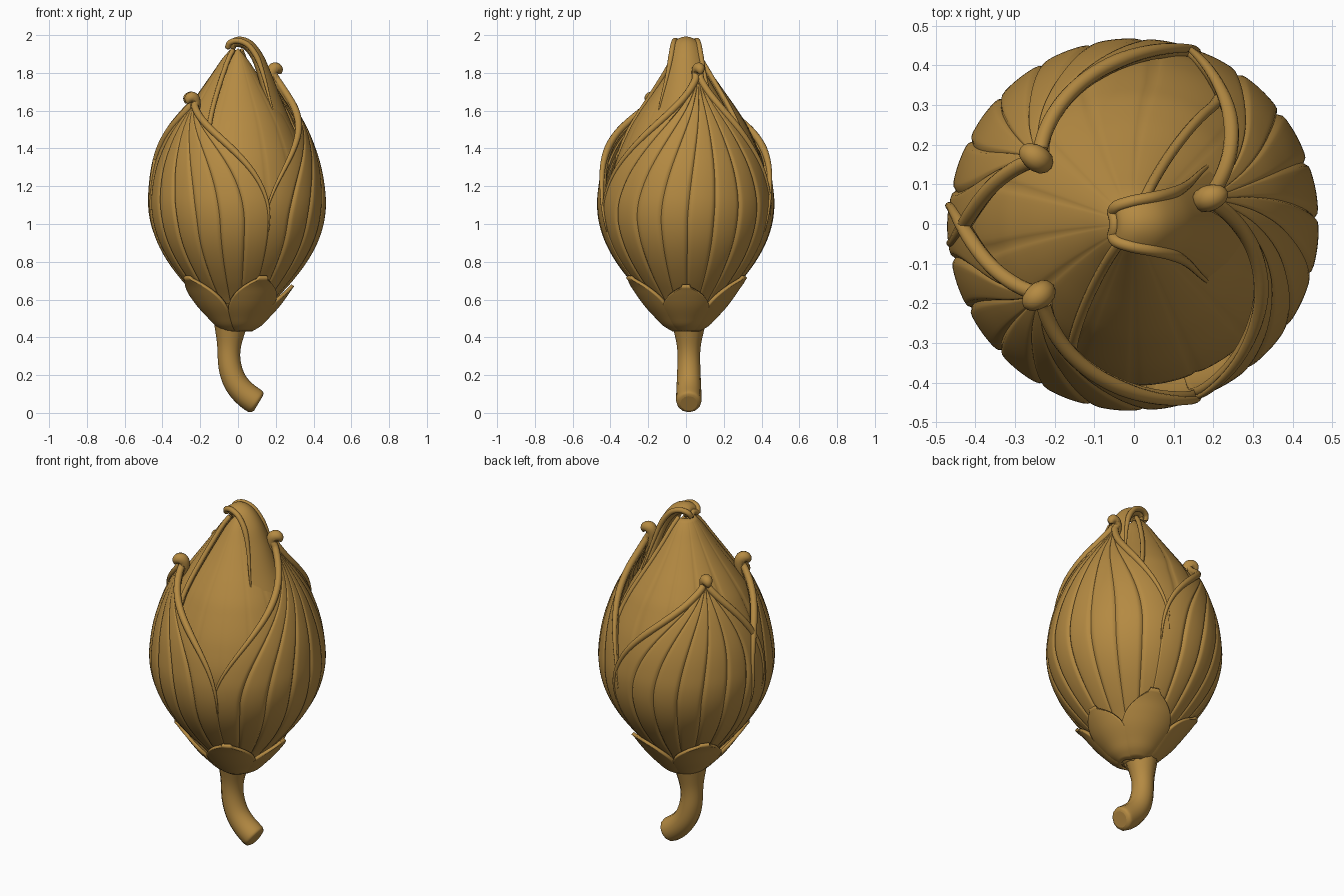
import bpy
from math import sin, cos, radians, exp, pi
from mathutils import Vector

if "Cube" in bpy.data.objects:
    bpy.data.objects.remove(bpy.data.objects["Cube"], do_unlink=True)

COLOR = (0.46, 0.255, 0.055, 1)
bronze = bpy.data.materials.new("golden brown")
bronze.use_nodes = True
bronze.diffuse_color = COLOR
shader = bronze.node_tree.nodes["Principled BSDF"]
shader.inputs["Base Color"].default_value = COLOR
shader.inputs["Roughness"].default_value = 0.6

# Radius profiles as (height, radius)
OUTER = [(.44, .07), (.5, .12), (.6, .2), (.7, .29), (.8, .365), (.9, .42), (1, .453),
         (1.1, .465), (1.2, .458), (1.3, .44), (1.4, .41), (1.5, .37), (1.6, .315),
         (1.7, .25), (1.83, .175)]
INNER = [(.6, .15), (.8, .32), (1.1, .42), (1.3, .395), (1.5, .315), (1.6, .255),
         (1.7, .185), (1.8, .115), (1.88, .06), (1.93, .015)]
SEPAL = [(.43, .06), (.46, .11), (.5, .15), (.56, .205), (.62, .25), (.67, .285), (.72, .33)]


def lookup(table, z):
    """Smooth interpolation through a profile."""
    n = len(table)
    i = max(0, min(n - 2, sum(1 for p in table if p[0] <= z) - 1))
    def slope(k):
        a, b = table[max(k - 1, 0)], table[min(k + 1, n - 1)]
        return (b[1] - a[1]) / (b[0] - a[0])
    (z0, r0), (z1, r1) = table[i], table[i + 1]
    h = z1 - z0
    t = max(0, min(1, (z - z0) / h))
    return ((2*t**3 - 3*t*t + 1) * r0 + (t**3 - 2*t*t + t) * h * slope(i)
            + (3*t*t - 2*t**3) * r1 + (t**3 - t*t) * h * slope(i + 1))


def polar(r, angle, z):
    return Vector((r * cos(radians(angle)), r * sin(radians(angle)), z))


def finish(obj, thickness=0):
    obj.data.materials.clear()
    obj.data.materials.append(bronze)
    if thickness:
        solid = obj.modifiers.new("thickness", 'SOLIDIFY')
        solid.thickness = thickness
        solid.offset = -1
    bpy.ops.object.select_all(action='DESELECT')
    obj.select_set(True)
    bpy.context.view_layer.objects.active = obj
    bpy.ops.object.shade_smooth_by_angle(angle=radians(50))
    return obj


def sheet(name, point, cols, rows, thickness=0):
    """Grid surface from point(u, v), u in -1..1 and v in 0..1."""
    verts = [point(2 * i / cols - 1, j / rows) for j in range(rows + 1) for i in range(cols + 1)]
    w = cols + 1
    faces = [(j*w + i, j*w + i + 1, (j + 1)*w + i + 1, (j + 1)*w + i)
             for j in range(rows) for i in range(cols)]
    mesh = bpy.data.meshes.new(name)
    mesh.from_pydata(verts, [], faces)
    obj = bpy.data.objects.new(name, mesh)
    bpy.context.collection.objects.link(obj)
    return finish(obj, thickness)


def tube(name, points, radii, kind='POLY'):
    """Round tube along points, with a radius at each point."""
    curve = bpy.data.curves.new(name, 'CURVE')
    curve.dimensions = '3D'
    curve.bevel_depth = 1
    curve.bevel_resolution = 4
    curve.use_fill_caps = True
    spline = curve.splines.new(kind)
    spline.points.add(len(points) - 1)
    for p, co, r in zip(spline.points, points, radii):
        p.co = (*co, 1)
        p.radius = r
    if kind == 'NURBS':
        spline.order_u = 4
        spline.use_endpoint_u = True
        spline.resolution_u = 10
    obj = bpy.data.objects.new(name, curve)
    bpy.context.collection.objects.link(obj)
    bpy.ops.object.select_all(action='DESELECT')
    obj.select_set(True)
    bpy.context.view_layer.objects.active = obj
    bpy.ops.object.convert(target='MESH')
    return finish(bpy.context.view_layer.objects.active)


def groove(u, count):
    """Narrow vein cut repeated across a petal."""
    x = (u + 1) / 2 * count
    d = abs(x - round(x))
    edge = 0 if round(x) in (0, count) else 1
    return edge * exp(-(d / 0.06) ** 2) - 0.15 * sin(pi * d)


def petal(name, center, lean, half, tip, power, lift, veins):
    """Outer petal: full below, narrowing to a leaning tip with a rolled rim."""
    start = .46
    def point(u, v):
        z = start + (tip - start) * v
        t = max(0, (z - 1) / (tip - 1))
        width = half * max(.05, (1 - t ** power) ** 1.25)
        r = lookup(OUTER, z) + lift
        r -= .011 * groove(u, veins) * min(1, 4 * v) * (1 - t ** 2)
        return polar(r, center + lean * t ** 1.5 + width * u, z)
    sheet(name, point, veins * 12, 60, .025)
    # rolled margin on both sides, fading into the tip
    steps = [.42 + .57 * (1 - (1 - k / 40) ** 1.5) for k in range(41)]
    radii = [.004 + .015 * min(1, k / 20) for k in range(41)]
    for side, label in ((-1, "_rim_a"), (1, "_rim_b")):
        tube(name + label, [point(side, v) for v in steps], radii)
    # tip curling outward
    base = point(0, 1)
    out = polar(1, center + lean, 0)
    path = [(-.13, .025), (-.08, .005), (-.03, -.005), (.01, 0), (.025, .022), (.008, .045), (-.012, .045)]
    tube(name + "_tip", [base + Vector((0, 0, dz)) + out * d for dz, d in path],
         [.012, .024, .03, .033, .033, .026, .006], 'NURBS')


petal("left_petal", 1, 18, 73, 1.805, 2.0, 0, 8)
petal("front_right_petal", 233, -16, 58, 1.65, 2.8, .005, 7)
petal("back_right_petal", 127, 19, 58, 1.65, 2.8, .002, 7)


# Closed inner bud seen between the outer petals
def core(u, v):
    z = .6 + 1.33 * v
    r = lookup(INNER, z) - .015 - .006 * groove(u, 16) * (1 - v)
    return polar(max(.0005, r), 180 * u, z)

sheet("inner_bud", core, 192, 50)


# Broad inner petal wrapping the right side
def wrap(u, v):
    z = .9 + 1.02 * v
    t = max(0, (z - 1.45) / .48)
    r = lookup(INNER, z) + .02 - .008 * groove(u, 7) * (1 - t)
    return polar(r, 150 + (94 - 12 * t) * u, z)

sheet("inner_petal_right", wrap, 84, 50, .02)
for side, label in ((-1, "back"), (1, "front")):
    edge = [wrap(side, k / 30) for k in range(12, 31)]
    tube("inner_rim_" + label, edge, [.013] * len(edge))

# Inner petal arching over the top as (x, z, half width), with a hooked tip
ARCH = [(.36, 1.3, .2), (.295, 1.5, .17), (.23, 1.66, .135), (.175, 1.8, .1),
        (.13, 1.9, .08), (.075, 1.968, .068), (.015, 1.992, .058), (-.032, 1.98, .045),
        (-.048, 1.95, .03)]
ARCH_X = [(k, p[0]) for k, p in enumerate(ARCH)]
ARCH_Z = [(k, p[1]) for k, p in enumerate(ARCH)]
ARCH_W = [(k, p[2]) for k, p in enumerate(ARCH)]


def hood(u, v):
    s = v * (len(ARCH) - 1)
    x, z, w = lookup(ARCH_X, s), lookup(ARCH_Z, s), lookup(ARCH_W, s)
    drop = u * u * w
    return Vector((x - .5 * drop * (1 - v * .6), w * u, z - .5 * drop * v))

sheet("inner_petal_hood", hood, 24, 48, .04)
for side, label in ((-1, "front"), (1, "back")):
    edge = [hood(side, k / 40) for k in range(8, 41)]
    tube("hood_rim_" + label, edge, [.004 + .011 * min(1, k / 12) for k in range(len(edge))])
tube("hood_tip", [hood(k / 6, 1) for k in range(-6, 7)], [.015] * 13)

# Sepals cupping the base
for index, angle in enumerate((0, 70, 143, 215, 294)):
    tall = .67 if index == 0 else .715

    def leaf(u, v, angle=angle, tall=tall):
        z = .43 + (tall - .43) * v
        taper = max(0, (v - .2) / .8)
        width = 41 * max(.1, 1 - taper ** 2.3)
        r = lookup(SEPAL, z) + .012 - .012 * u * u * (1 - v)
        return polar(r, angle + width * u, z)

    sheet(f"sepal_{index + 1}", leaf, 24, 20, .018)

# Base cup filling under the sepals
sheet("base_cup", lambda u, v: polar(lookup(SEPAL, .43 + .15 * v) - .01, 180 * u, .43 + .15 * v), 48, 12)

# Curved stem with a rounded cut end
tube("stem", [(-.035, .015, .52), (-.04, .015, .45), (-.048, .015, .36), (-.05, .015, .26), (-.02, .015, .16),
              (.04, .015, .095), (.09, .015, .062), (.103, .015, .053), (.108, .015, .05)],
     [.1, .085, .058, .06, .064, .067, .069, .064, .045], 'NURBS')
